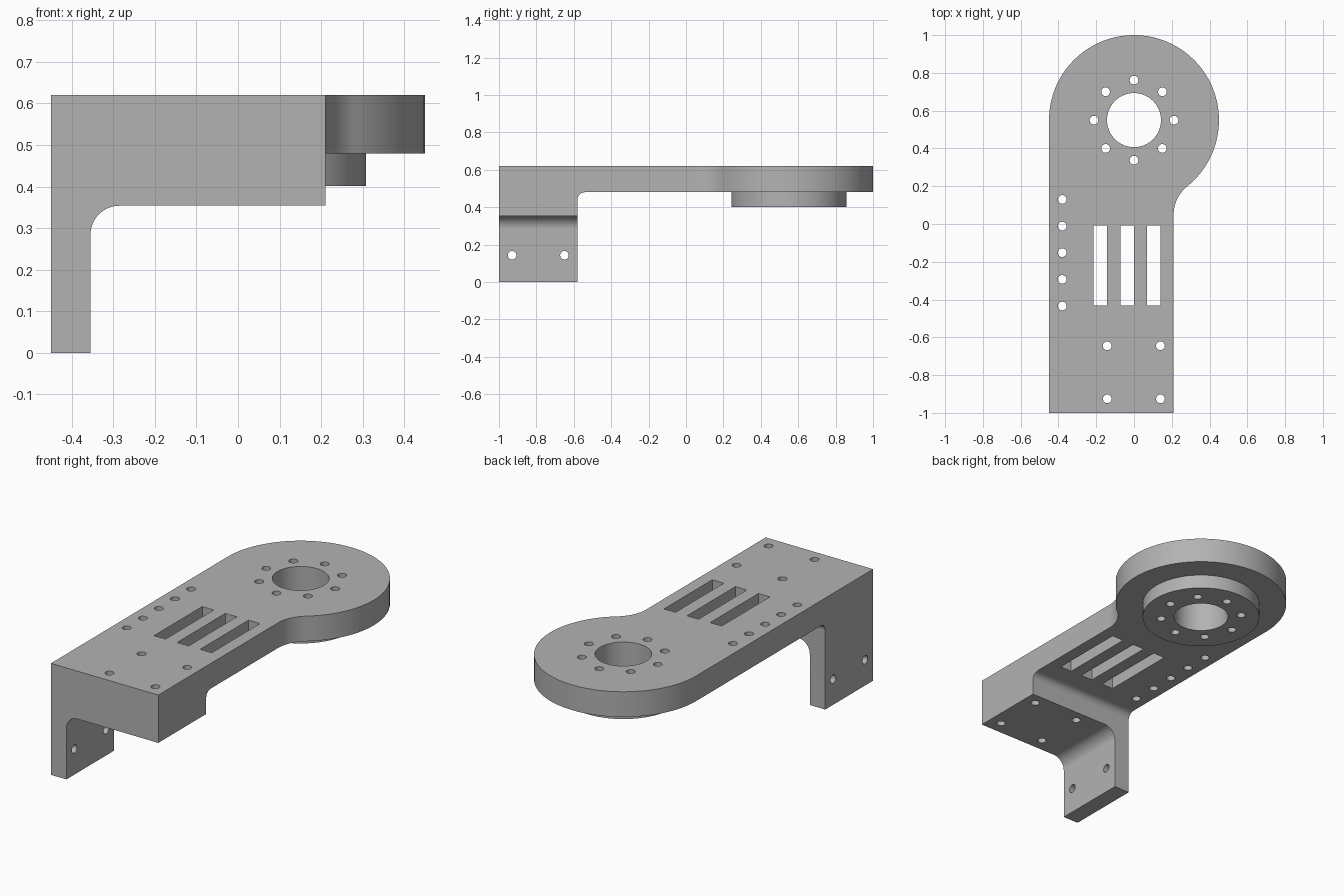
import bpy, bmesh
from math import pi, sin, cos, atan2, sqrt, radians
from mathutils import Vector

default = bpy.data.objects.get("Cube")
if default:
    bpy.data.objects.remove(default, do_unlink=True)

metal = bpy.data.materials.new("grey_metal")
metal.use_nodes = True
colour = (0.45, 0.45, 0.45, 1)
metal.diffuse_color = colour
metal.node_tree.nodes["Principled BSDF"].inputs["Base Color"].default_value = colour


def arc(cx, cy, r, start, end, steps):
    """Points on a circle, angles in radians."""
    angles = [start + (end - start) * i / steps for i in range(steps + 1)]
    return [(cx + r * cos(a), cy + r * sin(a)) for a in angles]


def prism(name, profile, low, high, axis="z"):
    """Extrude a flat profile along one axis."""
    place = {"x": lambda a, b, c: (c, a, b),
             "y": lambda a, b, c: (a, c, b),
             "z": lambda a, b, c: (a, b, c)}[axis]
    bm = bmesh.new()
    face = bm.faces.new([bm.verts.new(place(a, b, low)) for a, b in profile])
    new = bmesh.ops.extrude_face_region(bm, geom=[face])["geom"]
    moved = [v for v in new if isinstance(v, bmesh.types.BMVert)]
    bmesh.ops.translate(bm, verts=moved, vec=Vector(place(0, 0, high - low)))
    bmesh.ops.recalc_face_normals(bm, faces=bm.faces[:])
    mesh = bpy.data.meshes.new(name)
    bm.to_mesh(mesh)
    bm.free()
    mesh.materials.append(metal)
    obj = bpy.data.objects.new(name, mesh)
    bpy.context.collection.objects.link(obj)
    return obj


def disc(name, cx, cy, r, low, high, axis="z", sides=24):
    return prism(name, arc(cx, cy, r, 0, 2 * pi, sides)[:-1], low, high, axis)


def rect(x0, x1, y0, y1):
    return [(x0, y0), (x1, y0), (x1, y1), (x0, y1)]


def combine(target, tool, operation):
    """Apply a boolean and discard the tool."""
    tool.hide_render = True
    mod = target.modifiers.new("boolean", "BOOLEAN")
    mod.operation, mod.solver, mod.object = operation, "EXACT", tool
    bpy.context.view_layer.objects.active = target
    bpy.ops.object.modifier_apply(modifier=mod.name)
    bpy.data.objects.remove(tool, do_unlink=True)


left, right, top, under = -0.45, 0.21, 0.62, 0.48
hub_y, hub_r, neck_r = 0.55, 0.45, 0.19

# Mounting block and flange, with a rounded corner under the arm
side = [(-1, 0), (-0.58, 0)] + arc(-0.54, 0.44, 0.04, pi, pi / 2, 10)
side += [(-0.5, under), (-0.5, top), (-1, top)]
bracket = prism("bracket", side, left, right, "x")

# Hollow below the block, leaving the flange with an inner fillet
hollow = [(-0.355, -0.1)] + arc(-0.285, 0.284, 0.07, pi, pi / 2, 14)
hollow += [(0.4, 0.354), (0.4, -0.1)]
combine(bracket, prism("hollow", hollow, -1.2, -0.4, "y"), "DIFFERENCE")

# Arm with round head and a filleted neck
neck_x = right + neck_r
neck_y = hub_y - sqrt((hub_r + neck_r) ** 2 - neck_x ** 2)
join = atan2(neck_y - hub_y, neck_x)
outline = [(left, -1), (right, -1)]
outline += arc(neck_x, neck_y, neck_r, pi, join + pi, 14)
outline += arc(0, hub_y, hub_r, join, pi, 72)[1:]
combine(bracket, prism("arm", outline, under, top), "UNION")

# Raised boss under the head
combine(bracket, disc("boss", 0, hub_y, 0.308, 0.402, 0.55, sides=96), "UNION")

# Centre bore and ring of bolt holes
hole = 0.023
combine(bracket, disc("bore", 0, hub_y, 0.143, 0.1, 1, sides=64), "DIFFERENCE")
spots = arc(0, hub_y, 0.212, 0, 2 * pi, 8)[:-1]
# Row of holes along the left edge and four block holes
spots += [(-0.38, 0.13 - 0.141 * i) for i in range(5)]
spots += [(x, y) for x in (-0.142, 0.14) for y in (-0.645, -0.926)]
for x, y in spots:
    combine(bracket, disc("bolt_hole", x, y, hole, 0.1, 1), "DIFFERENCE")

# Flange holes
for y in (-0.93, -0.65):
    combine(bracket, disc("flange_hole", y, 0.143, hole, -0.6, -0.2, "x"), "DIFFERENCE")

# Three long slots
for x in (-0.214, -0.072, 0.07):
    combine(bracket, prism("slot", rect(x, x + 0.071, -0.432, -0.008), 0.1, 1), "DIFFERENCE")

# Smooth curved walls with crisp edges
bpy.ops.object.select_all(action="DESELECT")
bracket.select_set(True)
bpy.context.view_layer.objects.active = bracket
bpy.ops.object.shade_smooth_by_angle(angle=radians(30))
weighted = bracket.modifiers.new("weighted_normals", "WEIGHTED_NORMAL")
weighted.keep_sharp = True
